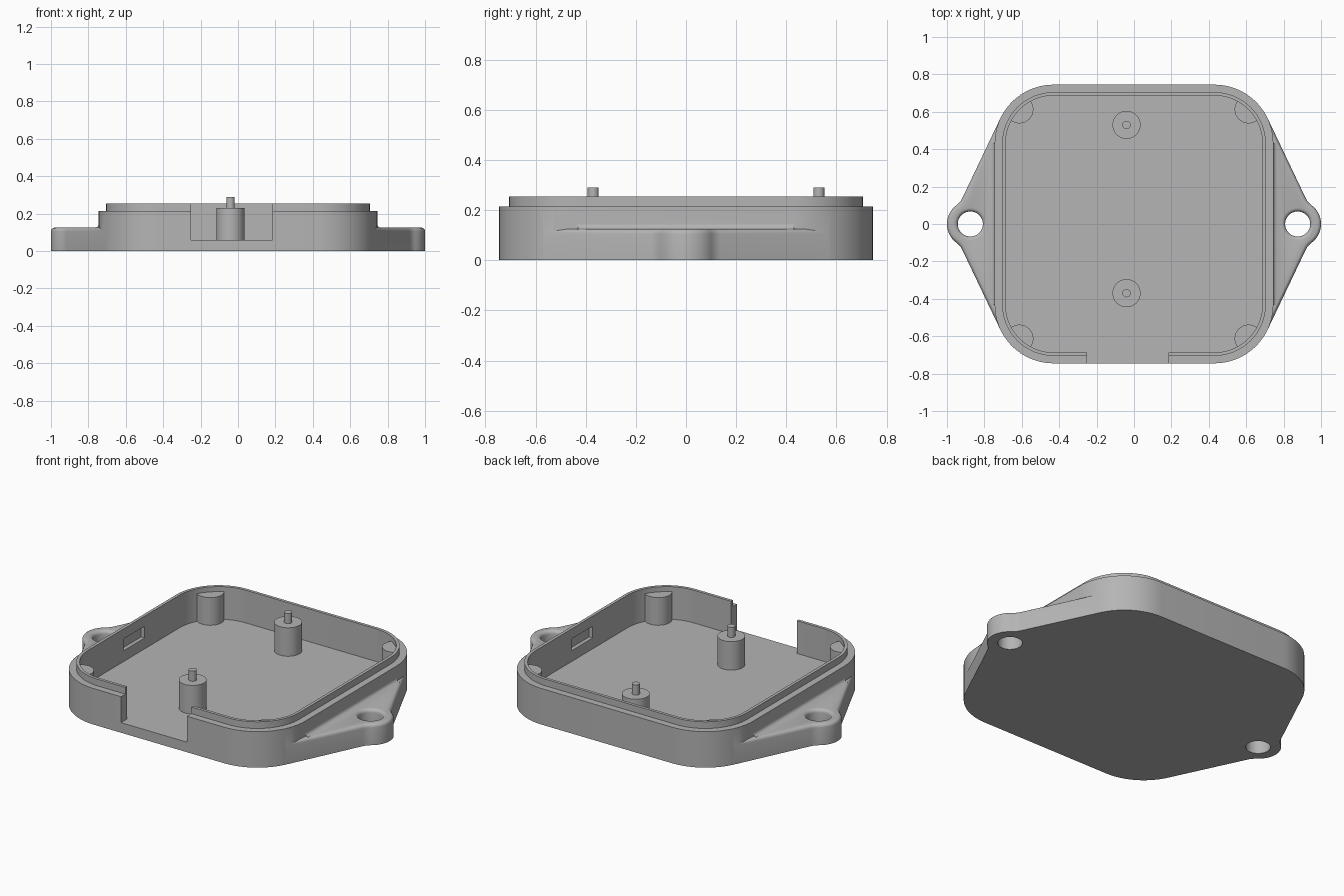
import bpy, bmesh
from math import sin, cos, pi, radians, sqrt, atan2

if "Cube" in bpy.data.objects:
    bpy.data.objects.remove(bpy.data.objects["Cube"], do_unlink=True)

grey = bpy.data.materials.new("plain grey")
grey.use_nodes = True
GREY = (0.46, 0.46, 0.46, 1)
grey.diffuse_color = GREY
grey.node_tree.nodes["Principled BSDF"].inputs["Base Color"].default_value = GREY


def finish(name, bm):
    bmesh.ops.recalc_face_normals(bm, faces=bm.faces)
    mesh = bpy.data.meshes.new(name)
    bm.to_mesh(mesh)
    bm.free()
    mesh.materials.append(grey)
    ob = bpy.data.objects.new(name, mesh)
    bpy.context.collection.objects.link(ob)
    return ob


def loft(name, rings):
    """Closed solid through matching rings of 3D points."""
    bm = bmesh.new()
    loops = [[bm.verts.new(p) for p in ring] for ring in rings]
    n = len(loops[0])
    for a, b in zip(loops, loops[1:]):
        for i in range(n):
            j = (i + 1) % n
            bm.faces.new((a[i], a[j], b[j], b[i]))
    bm.faces.new(loops[0])
    bm.faces.new(loops[-1])
    return finish(name, bm)


def prism(name, outline, z0, z1):
    return loft(name, [[(x, y, z) for x, y in outline] for z in (z0, z1)])


def box(name, x0, x1, y0, y1, z0, z1):
    return prism(name, [(x0, y0), (x1, y0), (x1, y1), (x0, y1)], z0, z1)


def turned(name, cx, cy, profile, n=48):
    """Round solid from (radius, height) pairs."""
    return loft(name, [[(cx + r * cos(2 * pi * i / n), cy + r * sin(2 * pi * i / n), z)
                        for i in range(n)] for r, z in profile])


def arc(cx, cy, r, a0, a1, n):
    return [(cx + r * cos(a0 + (a1 - a0) * i / n), cy + r * sin(a0 + (a1 - a0) * i / n))
            for i in range(n + 1)]


CORNER = 0.43  # centre of every corner arc


def rounded_square(half):
    pts = []
    for k, (sx, sy) in enumerate(((1, 1), (-1, 1), (-1, -1), (1, -1))):
        pts += arc(sx * CORNER, sy * CORNER, half - CORNER, k * pi / 2, (k + 1) * pi / 2, 16)
    return pts


def combine(ob, other, operation):
    mod = ob.modifiers.new(operation.lower(), 'BOOLEAN')
    mod.operation = operation
    mod.solver = 'EXACT'
    mod.object = other
    bpy.context.view_layer.objects.active = ob
    bpy.ops.object.modifier_apply(modifier=mod.name)
    bpy.data.objects.remove(other, do_unlink=True)


# Tray with a thin raised lip
OUTER, LIP, INNER, FLOOR = 0.745, 0.705, 0.687, 0.06
housing = prism("housing", rounded_square(OUTER), 0, 0.215)
combine(housing, prism("lip", rounded_square(LIP), 0.1, 0.255), 'UNION')

# Ear outline: tangent side, concave blend, round tip
HOLE_X, TIP, BLEND, EAR_TOP, ROUND = 0.875, 0.125, 0.1, 0.125, 0.02
ang = radians(25.5)
nx, ny = cos(ang), sin(ang)
gap = CORNER * (nx + ny) + OUTER - CORNER - HOLE_X * nx
slide = sqrt((TIP + BLEND) ** 2 - (gap + BLEND) ** 2)
bx = HOLE_X + nx * (gap + BLEND) - ny * slide
by = ny * (gap + BLEND) + nx * slide
meet = ang + atan2(slide, gap + BLEND)
start = (CORNER + (OUTER - CORNER) * nx, CORNER + (OUTER - CORNER) * ny)
half = [start] + arc(bx, by, BLEND, ang + pi, meet + pi, 6)
ear_outline = half + arc(HOLE_X, 0, TIP, meet, -meet, 24)[1:-1] + [(x, -y) for x, y in reversed(half)]


def ear(side):
    ob = prism("ear", [(side * x, y) for x, y in ear_outline], 0, EAR_TOP)
    bm = bmesh.new()
    bm.from_mesh(ob.data)
    edges = [e for e in bm.edges
             if all(v.co.z > EAR_TOP - 0.001 for v in e.verts)
             and any(abs(v.co.x) > start[0] + 0.001 for v in e.verts)]
    bmesh.ops.bevel(bm, geom=edges, offset=ROUND, segments=4, profile=0.5, affect='EDGES')
    bm.to_mesh(ob.data)
    bm.free()
    return ob


def root_fillet(side):
    # Concave blend between the ear top and the tray wall
    curve = [(OUTER + ROUND * (1 - cos(t * pi / 10)), EAR_TOP + ROUND * (1 - sin(t * pi / 10)))
             for t in range(6)]
    section = [(OUTER - 0.01, EAR_TOP - 0.01), (OUTER - 0.01, EAR_TOP + ROUND)]
    section += list(reversed(curve))[::-1] if curve[0][1] > curve[-1][1] else curve[::-1]
    section += [(OUTER + ROUND, EAR_TOP - 0.01)]
    # Order the wall edge so that the curve runs from wall to ear
    if curve[0][1] < curve[-1][1]:
        section[1:2] = [(OUTER - 0.01, EAR_TOP + ROUND)]
    return loft("root_fillet", [[(side * x, y, z) for x, z in section] for y in (-0.43, 0.43)])


for side in (-1, 1):
    combine(housing, ear(side), 'UNION')
    combine(housing, root_fillet(side), 'UNION')

# Hollow, cable notch, catches and screw holes
combine(housing, prism("hollow", rounded_square(INNER), FLOOR, 0.5), 'DIFFERENCE')
combine(housing, box("notch", -0.25, 0.185, -0.9, -0.6, FLOOR, 0.5), 'DIFFERENCE')
for side in (-1, 1):
    xs = sorted((side * 0.66, side * 0.71))
    combine(housing, box("catch", *xs, -0.1, 0.1, 0.125, 0.195), 'DIFFERENCE')
    flare = [(0.067 + ROUND * (1 - cos(t * pi / 8)), EAR_TOP - ROUND + ROUND * sin(t * pi / 8))
             for t in range(5)]
    hole = [(0.067, -0.1)] + flare + [(0.087, 0.3)]
    combine(housing, turned("screw_hole", side * HOLE_X, 0, hole), 'DIFFERENCE')

parts = [housing]

# Board posts with locating pins
for name, y in (("front_post", -0.37), ("back_post", 0.53)):
    parts.append(turned(name, -0.04, y, [(0.075, FLOOR - 0.01), (0.075, 0.23),
                                         (0.022, 0.23), (0.022, 0.29)]))

# Corner posts, trimmed to stay inside the wall
for sx, left in ((-1, "right"), (1, "left")):
    for sy, depth in ((-1, "front"), (1, "back")):
        post = turned(depth + "_" + left + "_corner_post", sx * 0.613, sy * 0.613,
                      [(0.075, FLOOR - 0.01), (0.075, 0.225)])
        combine(post, prism("trim", rounded_square(0.695), 0, 0.5), 'INTERSECT')
        parts.append(post)

# Smooth curved walls, keep edges sharp
bpy.ops.object.select_all(action='DESELECT')
for ob in parts:
    ob.select_set(True)
bpy.context.view_layer.objects.active = housing
bpy.ops.object.shade_smooth_by_angle(angle=radians(30))
